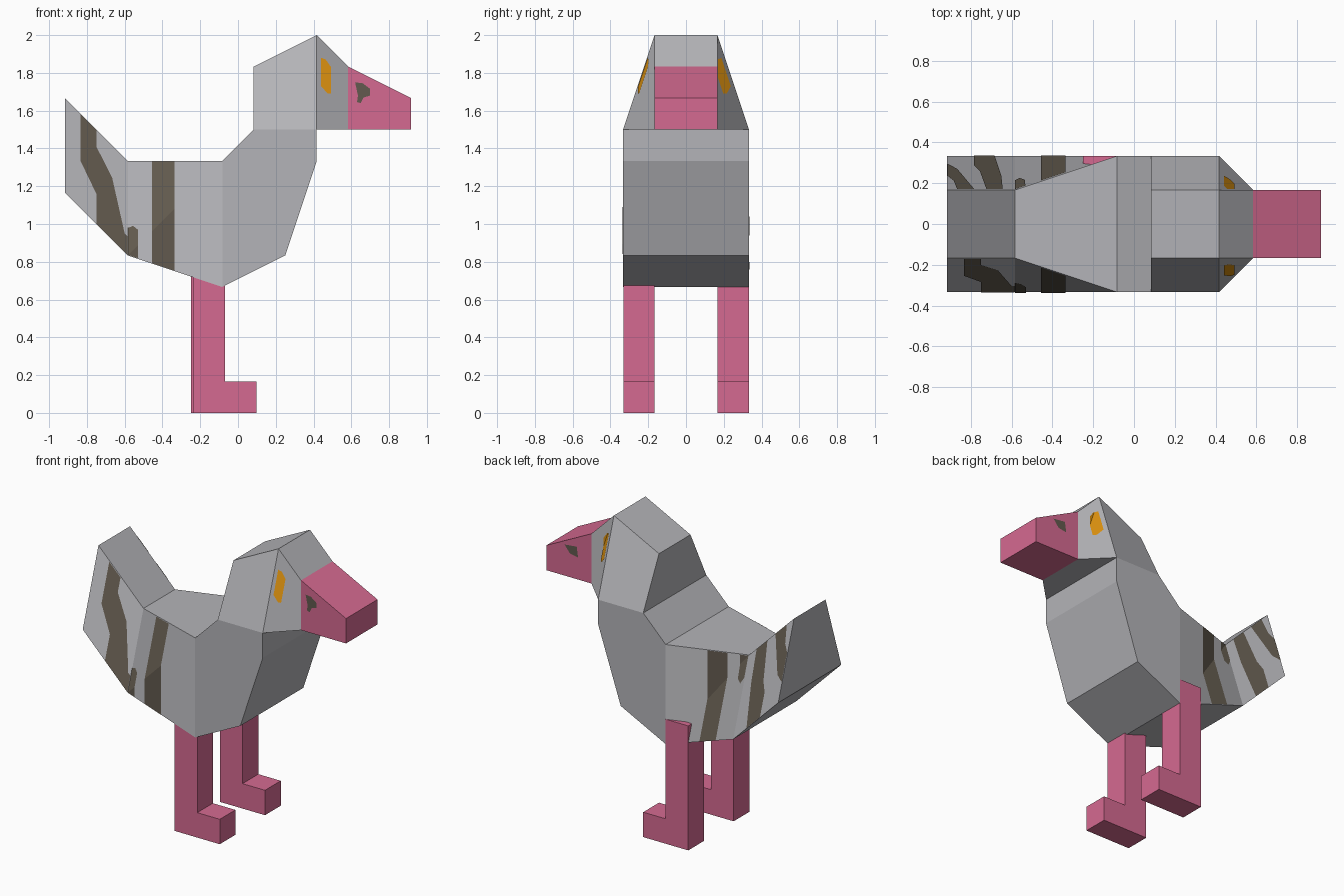
import bpy, bmesh
from mathutils import Vector
from mathutils.bvhtree import BVHTree

if "Cube" in bpy.data.objects:
    bpy.data.objects.remove(bpy.data.objects["Cube"])

U = 1 / 12  # modelling unit: everything sits on a twelfth grid


def srgb(h):
    out = []
    for i in (0, 2, 4):
        c = int(h[i:i + 2], 16) / 255
        out.append(c / 12.92 if c <= 0.04045 else ((c + 0.055) / 1.055) ** 2.4)
    return (*out, 1)


def material(name, h):
    m = bpy.data.materials.new(name)
    m.diffuse_color = srgb(h)
    m.use_nodes = True
    m.node_tree.nodes["Principled BSDF"].inputs["Base Color"].default_value = m.diffuse_color
    return m


GREY = material("light_grey", "B4B4B8")
PINK = material("pink", "D56A91")
BROWN = material("dark_brown", "625A4E")
AMBER = material("amber", "DA900F")


def finish(name, bm, mat):
    bm.normal_update()
    me = bpy.data.meshes.new(name)
    bm.to_mesh(me)
    me.materials.append(mat)
    bpy.context.collection.objects.link(bpy.data.objects.new(name, me))
    return BVHTree.FromBMesh(bm)


def loft(name, stations, mat):
    """Box loft along x; station = x, bottom z, bottom half width, top z, top half width (units)."""
    bm = bmesh.new()
    rings = []
    for x, zb, wb, zt, wt in stations:
        pts = [(x, -wb, zb), (x, -wt, zt), (x, wt, zt), (x, wb, zb)]
        rings.append([bm.verts.new(Vector(p) * U) for p in pts])
    for l, r in zip(rings, rings[1:]):
        bm.faces.new((l[0], r[0], r[1], l[1]))  # near side
        bm.faces.new((l[2], r[2], r[3], l[3]))  # far side
        bm.faces.new((l[1], r[1], r[2], l[2]))  # top
        bm.faces.new((l[3], r[3], r[0], l[0]))  # bottom
    bm.faces.new(rings[0])
    bm.faces.new(rings[-1][::-1])
    return finish(name, bm, mat)


def prism(name, profile, y0, y1, mat):
    """Extrude an x-z profile from y0 to y1 (real sizes)."""
    bm = bmesh.new()
    f = bm.faces.new([bm.verts.new((x, y0, z)) for x, z in profile])
    ext = bmesh.ops.extrude_face_region(bm, geom=[f])["geom"]
    for v in ext:
        if isinstance(v, bmesh.types.BMVert):
            v.co.y = y1
    bmesh.ops.recalc_face_normals(bm, faces=bm.faces[:])
    finish(name, bm, mat)


def paint(name, poly, side, surface, mat, crease=None):
    """Lay a thin painted patch (x-z outline) on one side of a surface."""
    bm = bmesh.new()
    bm.faces.new([bm.verts.new((x, 0, z)) for x, z in poly])
    if crease:  # fold the patch along the crease of a bent side
        (x0, z0), (x1, z1) = crease
        bmesh.ops.bisect_plane(bm, geom=bm.verts[:] + bm.edges[:] + bm.faces[:],
                               plane_co=(x0, 0, z0), plane_no=(z1 - z0, 0, x0 - x1))
    bmesh.ops.triangulate(bm, faces=bm.faces[:])
    for v in bm.verts:
        hit = surface.ray_cast(Vector((v.co.x, side, v.co.z)), Vector((0, -side, 0)))[0]
        if hit is None:
            hit = surface.find_nearest(Vector((v.co.x, side * 0.3, v.co.z)))[0]
        v.co.y = hit.y + side * 0.004
    bm.normal_update()
    bmesh.ops.reverse_faces(bm, faces=[f for f in bm.faces if f.normal.y * side < 0])
    finish(name, bm, mat)


# Main parts
tail = loft("tail", [(-11, 14, 4, 20, 2), (-7, 10, 4, 16, 2)], GREY)
body = loft("rear_body", [(-7, 10, 4, 16, 2), (-1, 8, 4, 16, 4)], GREY)
head = loft("head", [(1, 18, 4, 22, 2), (5, 18, 4, 24, 2), (7, 18, 2, 22, 2)], GREY)
beak = loft("beak", [(7, 18, 2, 22, 2), (11, 18, 2, 20, 2)], PINK)
prism("chest", [(x * U, z * U) for x, z in
                [(-1, 8), (3, 10), (5, 16), (5, 18), (1, 18), (-1, 16)]], -4 * U, 4 * U, GREY)

# Legs with feet, the near one set slightly forward
LEG = [(-3, 0), (1, 0), (1, 2), (-1, 2), (-1, 10), (-3, 10)]
prism("far_leg", [(x * U, z * U) for x, z in LEG], 2 * U, 4 * U, PINK)
prism("near_leg", [(x * U + 0.014, z * U) for x, z in LEG], -0.332, -2 * U, PINK)


def tail_xz(uv):
    """Tail side coordinates: u towards the tip, v upwards."""
    out = []
    for u, v in uv:
        u, v = (min(max(t, 0.006), 0.994) for t in (u, v))
        out.append(((-7 - 4 * u) * U, (10 + 4 * u + 6 * v) * U))
    return out


# Tail stripes
paint("near_tail_stripe", tail_xz([
    (.75, 1), (.75, .5), (.5, .32), (.5, 0), (0, 0), (0, .2), (.05, .2),
    (.25, .32), (.25, .66), (.5, .82), (.5, 1)]), -1, tail, BROWN)
paint("far_tail_stripe", tail_xz([
    (.18, 1), (.42, 1), (.45, .6), (.6, .3), (.6, 0), (.3, 0), (.3, .35), (.2, .6)]),
    1, tail, BROWN)
paint("far_tail_tip_stripe", tail_xz([
    (.6, 1), (.85, 1), (.9, .75), (1, .6), (1, .25), (.85, .4), (.8, .7)]), 1, tail, BROWN)

# Body stripes and spots
near_fold = ((-7 * U, 10 * U), (-U, 16 * U))
far_fold = ((-7 * U, 16 * U), (-U, 8 * U))
stripe = [(-.455, .793), (-.335, .753), (-.335, 1.331), (-.455, 1.331)]
for label, side, fold in (("near", -1, near_fold), ("far", 1, far_fold)):
    paint(label + "_body_stripe", stripe, side, body, BROWN, fold)
paint("near_body_spot", [(-.582, .836), (-.53, .819), (-.53, .97), (-.555, .99), (-.582, .98)],
      -1, body, BROWN, near_fold)
paint("far_body_spot", [(-.582, 1.2), (-.56, 1.16), (-.535, 1.18), (-.53, 1.33), (-.582, 1.33)],
      1, body, BROWN, far_fold)

# Eyes
eye = [(.44, 1.88), (.465, 1.87), (.493, 1.83), (.493, 1.69), (.475, 1.69), (.44, 1.73)]
paint("near_eye", eye, -1, head, AMBER, ((5 * U, 18 * U), (7 * U, 22 * U)))
paint("far_eye", eye, 1, head, AMBER, ((5 * U, 24 * U), (7 * U, 18 * U)))

# Nostrils
paint("near_nostril", [(.62, 1.75), (.66, 1.745), (.70, 1.715), (.70, 1.68), (.665, 1.67),
                       (.65, 1.64), (.63, 1.645), (.635, 1.68)], -1, beak, BROWN)
paint("far_nostril", [(.68, 1.65), (.69, 1.72), (.78, 1.71), (.74, 1.66)], 1, beak, BROWN)
